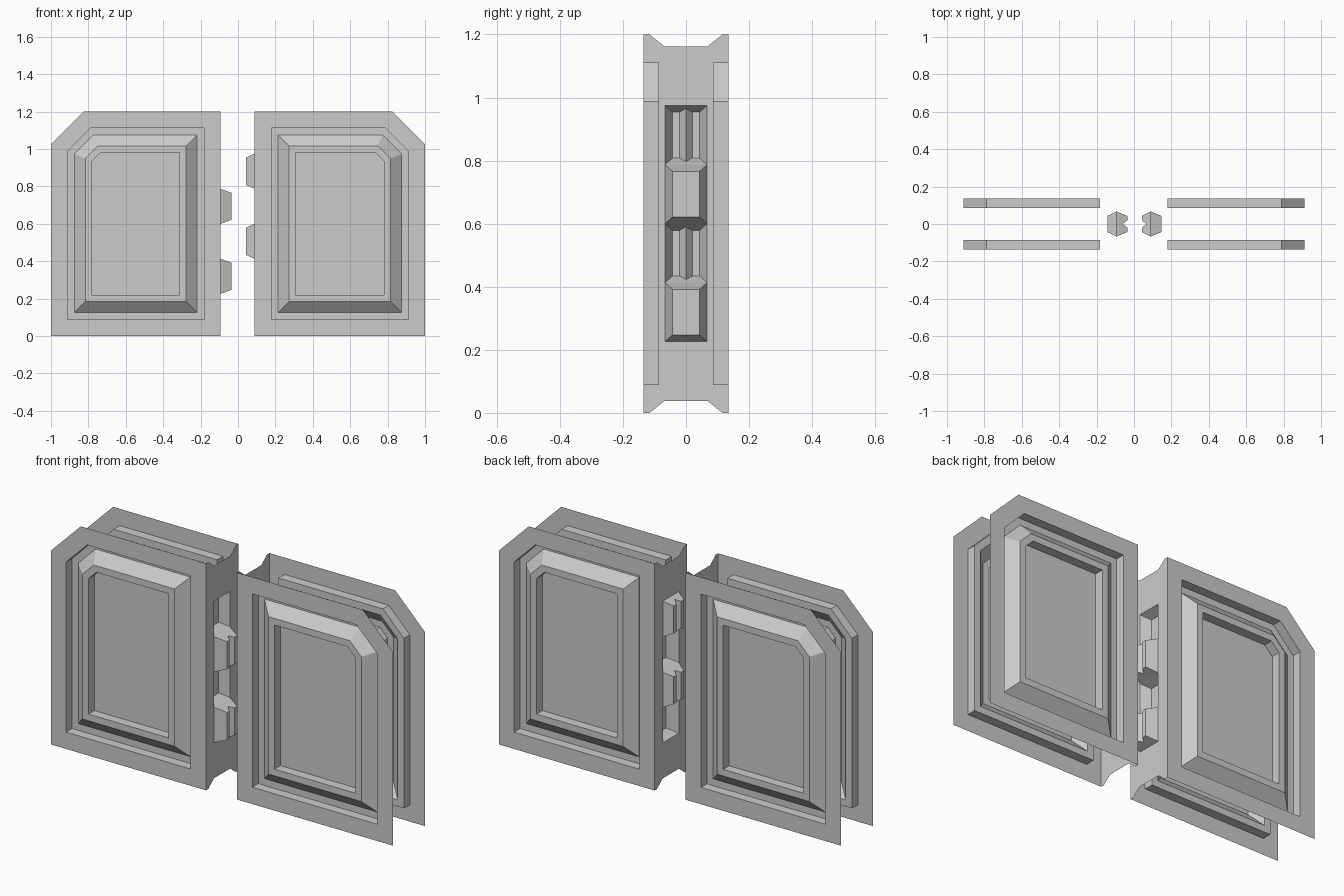
import bpy, bmesh

if "Cube" in bpy.data.objects:
    bpy.data.objects.remove(bpy.data.objects["Cube"])

HALF_Y = 0.135      # outer face of the door
RECESS_Y = 0.085    # recessed level
HEIGHT = 1.2


def make_object(name, polys, side):
    """Turn 3D polygons (u = distance from centre, y, z) into one half, mirrored in y."""
    bm = bmesh.new()
    for poly in polys:
        pts = poly if side > 0 else poly[::-1]
        bm.faces.new([bm.verts.new((side * u, y, z)) for u, y, z in pts])
    bmesh.ops.remove_doubles(bm, verts=bm.verts, dist=0.0005)
    mesh = bpy.data.meshes.new(name)
    bm.to_mesh(mesh)
    bm.free()
    ob = bpy.data.objects.new(name, mesh)
    bpy.context.collection.objects.link(ob)
    mod = ob.modifiers.new("front_back", 'MIRROR')
    mod.use_axis = (False, True, False)
    mod.merge_threshold = 0.0005
    return ob


def outline(inner, inset, y):
    """Door outline with a clipped outer top corner, inset evenly."""
    a, b, lo, hi = inner + inset, 1 - inset, inset, HEIGHT - inset
    c = 0.175 - 0.586 * inset
    return [(a, y, lo), (b, y, lo), (b, y, hi - c), (b - c, y, hi), (a, y, hi)]


def door_face(inner):
    """Frame, groove, raised bevelled panel and sunken centre."""
    steps = [(0, HALF_Y), (0.089, HALF_Y), (0.089, RECESS_Y), (0.125, RECESS_Y),
             (0.184, HALF_Y), (0.219, HALF_Y), (0.219, RECESS_Y)]
    rings = [outline(inner, inset, -y) for inset, y in steps]
    polys = [rings[-1]]
    for o, n in zip(rings, rings[1:]):
        for i in range(5):
            j = (i + 1) % 5
            polys.append([o[i], o[j], n[j], n[i]])
    return polys


def tooth(wall, tip, notch, z0, z1):
    """Half of a tapered tooth (or socket), with an optional V groove in its end."""
    ins = 0.021
    groove = tip + notch
    g_ins = ins * (groove - wall) / (tip - wall)
    cols = [(0, groove, g_ins), (0.02, tip, ins), (0.043, tip, ins), (0.067, wall, 0)]
    low = [(u, -w, z0 + i) for w, u, i in cols]
    top = [(u, -w, z1 - i) for w, u, i in cols]
    polys = [[low[k], low[k + 1], top[k + 1], top[k]] for k in range(3)]
    polys.append(top + [(wall, 0, z1)])
    polys.append(low[::-1] + [(wall, 0, z0)])
    return polys


def meeting_edge(wall, tooth_tip, socket_floor, first_is_tooth):
    """Edge wall with notched ends and alternating teeth and sockets."""
    z = [0.226, 0.413, 0.6, 0.787, 0.975]
    prof = [(0, 1.162), (0.068, 1.162), (0.116, HEIGHT), (HALF_Y, HEIGHT),
            (HALF_Y, 0), (0.116, 0), (0.068, 0.038), (0, 0.038),
            (0, z[0]), (0.067, z[0])] + [(0.067, v) for v in z[1:]] + [(0, z[4])]
    polys = [[(wall, -w, h) for w, h in reversed(prof)]]
    for k in range(4):
        if (k % 2 == 0) == first_is_tooth:
            polys += tooth(wall, tooth_tip, 0.025, z[k], z[k + 1])
        else:
            polys += tooth(wall, socket_floor, 0, z[k], z[k + 1])
    return polys


# two door leaves: name, side, edge position, tooth tip, socket floor, lowest is tooth
for name, side, wall, tip, floor, first in (
        ("left", -1, 0.093, 0.035, 0.143, True),
        ("right", 1, 0.089, 0.042, 0.147, False)):
    make_object(name + "_door_face", door_face(wall), side)
    make_object(name + "_interlocking_edge", meeting_edge(wall, tip, floor, first), side)
